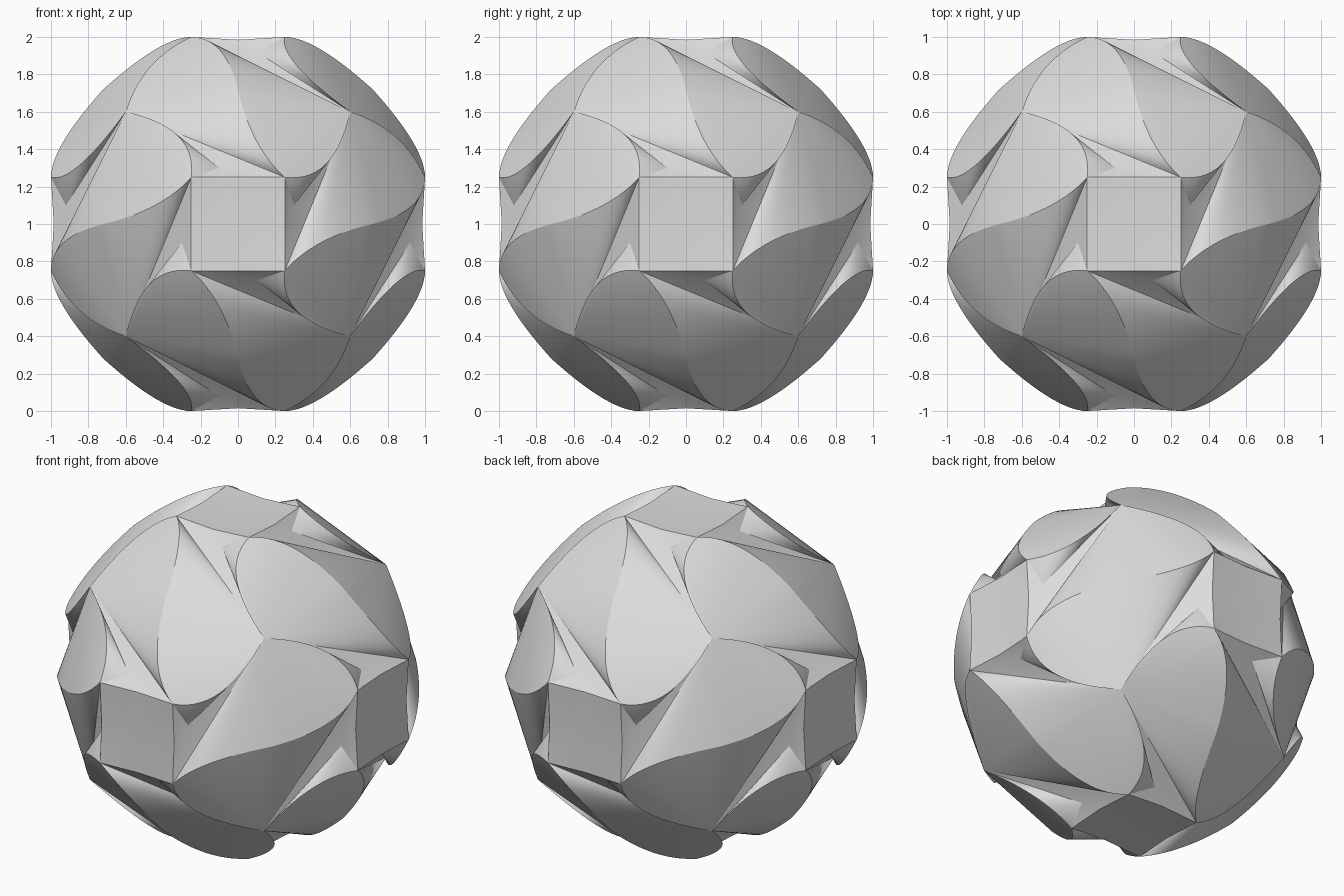
import bpy, bmesh, math
from itertools import permutations, product
from mathutils import Matrix, Vector

cube = bpy.data.objects.get("Cube")
if cube:
    bpy.data.objects.remove(cube, do_unlink=True)

SEGMENTS = 14

# Key points of one of the 24 identical sections
corner = Vector((0.6, -0.6, 0.6))
rim_pull = Vector((0.515, -0.88, 0.215))
pad_a = Vector((0.25, -1, 0.25))
crest_pull = Vector((0.07, -1, 0.41))
crest = Vector((0, -0.72, 0.72))
pad_b = Vector((0.25, -1, -0.25))
pad_mid = Vector((0.25, -0.985, 0))
pad_centre = Vector((0, -0.98, 0))
hollow = Vector((0.3, -0.92, 0.1))


def curve(a, pull, b):
    """Points along a rounded edge from a to b."""
    steps = [i / SEGMENTS for i in range(SEGMENTS + 1)]
    return [a * (1 - t) ** 2 + pull * 2 * t * (1 - t) + b * t ** 2 for t in steps]


def fan(apex, points):
    """Triangles from one apex to a run of points."""
    return [(apex, a, b) for a, b in zip(points, points[1:])]


def rotations():
    """All turns that map a cube onto itself."""
    for order in permutations(range(3)):
        for signs in product((1, -1), repeat=3):
            m = Matrix.Diagonal((0, 0, 0))
            for row, (col, s) in enumerate(zip(order, signs)):
                m[row][col] = s
            if m.determinant() > 0:
                yield m


# The ridge is an S-curve: its second half is the first turned about the crest
rim = curve(corner, rim_pull, pad_a)
half_ridge = curve(pad_a, crest_pull, crest)
ridge = half_ridge + [Vector((-p.x, -p.z, -p.y)) for p in reversed(half_ridge[:-1])]

triangles = fan(corner, rim[1:] + ridge[1:])                 # raised petal
triangles += fan(hollow, [pad_b] + rim + [pad_mid, pad_b])   # hollow under the rim
triangles += fan(pad_centre, [pad_a, pad_mid, pad_b])        # shallow square pad

bm = bmesh.new()
for turn in rotations():
    for tri in triangles:
        bm.faces.new([bm.verts.new(turn @ p) for p in tri])

bmesh.ops.remove_doubles(bm, verts=bm.verts, dist=0.0005)
bmesh.ops.recalc_face_normals(bm, faces=bm.faces)
bmesh.ops.translate(bm, verts=bm.verts, vec=(0, 0, 1))

mesh = bpy.data.meshes.new("petal_ball")
bm.to_mesh(mesh)
bm.free()
ball = bpy.data.objects.new("petal_ball", mesh)
bpy.context.collection.objects.link(ball)

# Plain grey
grey = bpy.data.materials.new("light_grey")
grey.use_nodes = True
colour = (0.72, 0.72, 0.72, 1)
grey.diffuse_color = colour
grey.node_tree.nodes["Principled BSDF"].inputs["Base Color"].default_value = colour
mesh.materials.append(grey)

bpy.ops.object.select_all(action='DESELECT')
ball.select_set(True)
bpy.context.view_layer.objects.active = ball
bpy.ops.object.shade_smooth_by_angle(angle=math.radians(25))
